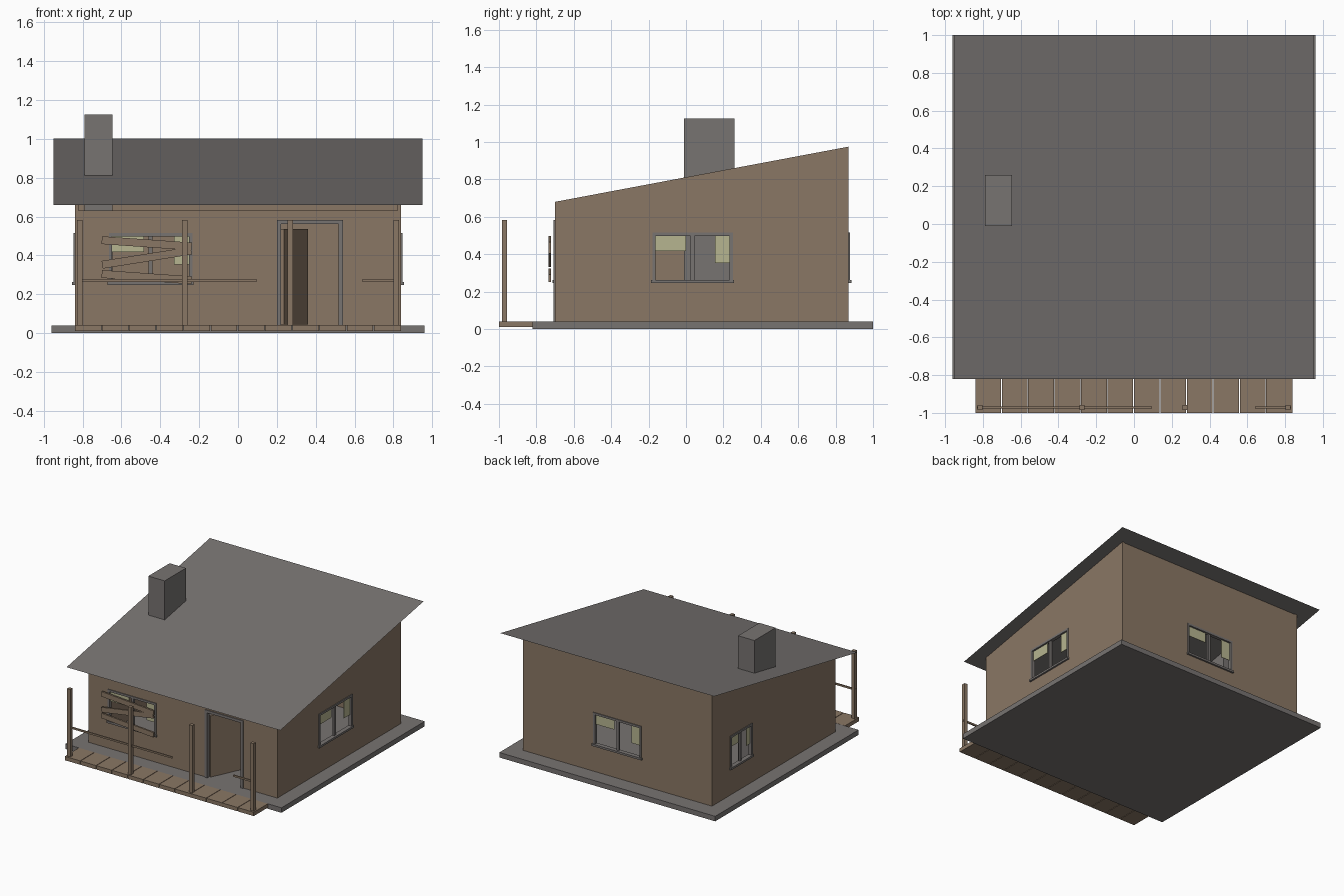
import bpy, bmesh, math
from mathutils import Matrix, Vector

if "Cube" in bpy.data.objects:
    bpy.data.objects.remove(bpy.data.objects["Cube"])


def material(name, rgb):
    m = bpy.data.materials.new(name)
    m.diffuse_color = (*rgb, 1)
    m.use_nodes = True
    m.node_tree.nodes["Principled BSDF"].inputs["Base Color"].default_value = m.diffuse_color
    return m


WOOD = material("weathered wood", (0.255, 0.185, 0.128))
GREY = material("worn grey", (0.185, 0.172, 0.166))
GLASS = material("dusty glass", (0.47, 0.46, 0.28))

HX, YF, YB = 0.84, -0.70, 0.87          # outer faces of the walls
YC, HY = (YF + YB) / 2, (YB - YF) / 2
BASE, PLATE, THICK = 0.04, 0.63, 0.02


def roof_z(y):
    return 0.68 + 0.188 * (y - YF)


def mesh_object(name, verts, faces, mat, matrix=Matrix()):
    me = bpy.data.meshes.new(name)
    me.from_pydata([matrix @ Vector(v) for v in verts], [], faces)
    me.materials.append(mat)
    ob = bpy.data.objects.new(name, me)
    bpy.context.collection.objects.link(ob)
    return ob


def box(name, x, y, z, mat, matrix=Matrix()):
    v = [(a, b, c) for a in x for b in y for c in z]
    f = [(0, 1, 3, 2), (4, 6, 7, 5), (0, 4, 5, 1), (2, 3, 7, 6), (0, 2, 6, 4), (1, 5, 7, 3)]
    return mesh_object(name, v, f, mat, matrix)


def prism(name, profile, x0, x1, mat):
    """Extrude a (y, z) profile from x0 to x1."""
    n = len(profile)
    v = [(x, y, z) for x in (x0, x1) for y, z in profile]
    f = [tuple(range(n - 1, -1, -1)), tuple(range(n, 2 * n))]
    f += [(i, (i + 1) % n, n + (i + 1) % n, n + i) for i in range(n)]
    return mesh_object(name, v, f, mat)


def wall(name, half, holes, matrix):
    """Sheet of grid cells with the holes left out, thickened inward (+y local)."""
    us = sorted({-half, half} | {h[i] for h in holes for i in (0, 1)})
    zs = sorted({BASE, PLATE} | {h[i] for h in holes for i in (2, 3)})
    n = len(zs)
    faces = []
    for i in range(len(us) - 1):
        for j in range(n - 1):
            u, z = (us[i] + us[i + 1]) / 2, (zs[j] + zs[j + 1]) / 2
            if not any(h[0] < u < h[1] and h[2] < z < h[3] for h in holes):
                a = i * n + j
                faces.append((a, a + n, a + n + 1, a + 1))
    ob = mesh_object(name, [(u, 0, z) for u in us for z in zs], faces, WOOD, matrix)
    mod = ob.modifiers.new("thickness", 'SOLIDIFY')
    mod.thickness, mod.offset = THICK, -1


def window(name, c, half, matrix):
    """Frame, mullion, sill and the two broken panes, in wall space."""
    z0, z1, t, y = 0.26, 0.515, 0.017, (-0.006, 0.022)
    box(name + "_jamb_left", (c - half, c - half + t), y, (z0, z1), GREY, matrix)
    box(name + "_jamb_right", (c + half - t, c + half), y, (z0, z1), GREY, matrix)
    box(name + "_head", (c - half, c + half), y, (z1 - t, z1), GREY, matrix)
    box(name + "_mullion", (c - 0.01, c + 0.01), (0.002, 0.018), (z0, z1), GREY, matrix)
    box(name + "_sill", (c - half - 0.006, c + half + 0.006), (-0.014, 0.022), (0.247, 0.263), GREY, matrix)
    box(name + "_pane_wide", (c - half + t, c - half * 0.16), (0.008, 0.012), (0.418, z1 - t), GLASS, matrix)
    box(name + "_pane_tall", (c + half * 0.56, c + half - t), (0.008, 0.012), (0.352, z1 - t), GLASS, matrix)


# Foundation slab
box("foundation", (-0.96, 0.96), (-0.82, 1.0), (0, BASE), GREY)

# Walls with openings: (name, angle, origin, half width, [(window centre, half)], door)
sides = [
    ("front", 0, (0, YF, 0), HX, (-0.45, 0.215), [(0.22, 0.52, BASE, 0.565)]),
    ("right", 90, (HX, YC, 0), HY, (-0.05, 0.215), []),
    ("back", 180, (0, YB, 0), HX, (0.0, 0.215), []),
    ("left", 270, (-HX, YC, 0), HY, (-0.415, 0.14), []),
]
for name, angle, origin, half, (c, w), extra in sides:
    m = Matrix.Translation(origin) @ Matrix.Rotation(math.radians(angle), 4, 'Z')
    wall(name + "_wall", half, [(c - w + 0.002, c + w - 0.002, 0.26, 0.513)] + extra, m)
    window(name + "_window", c, w, m)

# Gables above the wall plate, front left open under the eave
gable = [(YF, PLATE), (YB, PLATE), (YB, roof_z(YB)), (YF, roof_z(YF))]
prism("right_gable", gable, HX - THICK, HX, WOOD)
prism("left_gable", gable, -HX, -HX + THICK, WOOD)
box("back_gable", (-HX + THICK, HX - THICK), (YB - THICK, YB), (PLATE, roof_z(YB - THICK)), WOOD)

# Thin sheet roof
mesh_object("roof", [(x, y, roof_z(y) + 0.002) for x, y in
                     ((-0.95, -0.82), (0.95, -0.82), (0.95, 1.0), (-0.95, 1.0))], [(0, 1, 2, 3)], GREY)

# Chimney
box("chimney", (-0.79, -0.645), (-0.01, 0.26), (BASE, 1.125), GREY)

# Door frame and door standing ajar
for name, x, z in (("left", (0.20, 0.222), (BASE, 0.583)), ("right", (0.518, 0.54), (BASE, 0.583)),
                   ("top", (0.222, 0.518), (0.562, 0.583))):
    box("door_frame_" + name, x, (YF - 0.008, YF + 0.024), z, GREY)
box("door", (0, 0.29), (0, 0.018), (BASE + 0.003, 0.535), WOOD,
    Matrix.Translation((0.238, YF + 0.012, 0)) @ Matrix.Rotation(math.radians(65), 4, 'Z'))

# Porch planks
step = 2 * HX / 12
for i in range(12):
    x = -HX + i * step
    box("porch_plank", (x, x + step - (0.004 if i < 11 else 0)), (-1.0, -0.82), (0.01, 0.041), WOOD)

# Porch posts and broken rails
for x in (-0.815, -0.275, 0.27, 0.815):
    box("porch_post", (x - 0.014, x + 0.014), (-0.985, -0.957), (BASE, 0.583), WOOD)
for x in ((-0.83, 0.095), (0.64, 0.83)):
    box("porch_rail", x, (-0.976, -0.966), (0.264, 0.278), WOOD)

# Boards nailed across the front window
for z, tilt in ((0.462, -4), (0.388, 9), (0.288, -4)):
    box("window_board", (-0.232, 0.232), (-0.007, 0.007), (-0.02, 0.02), WOOD,
        Matrix.Translation((-0.47, YF - 0.028, z)) @ Matrix.Rotation(math.radians(-tilt), 4, 'Y'))

# Consistent outward normals
for ob in bpy.data.objects:
    if len(ob.data.polygons) > 1 and not ob.modifiers:
        bm = bmesh.new()
        bm.from_mesh(ob.data)
        bmesh.ops.recalc_face_normals(bm, faces=bm.faces)
        bm.to_mesh(ob.data)
        bm.free()
